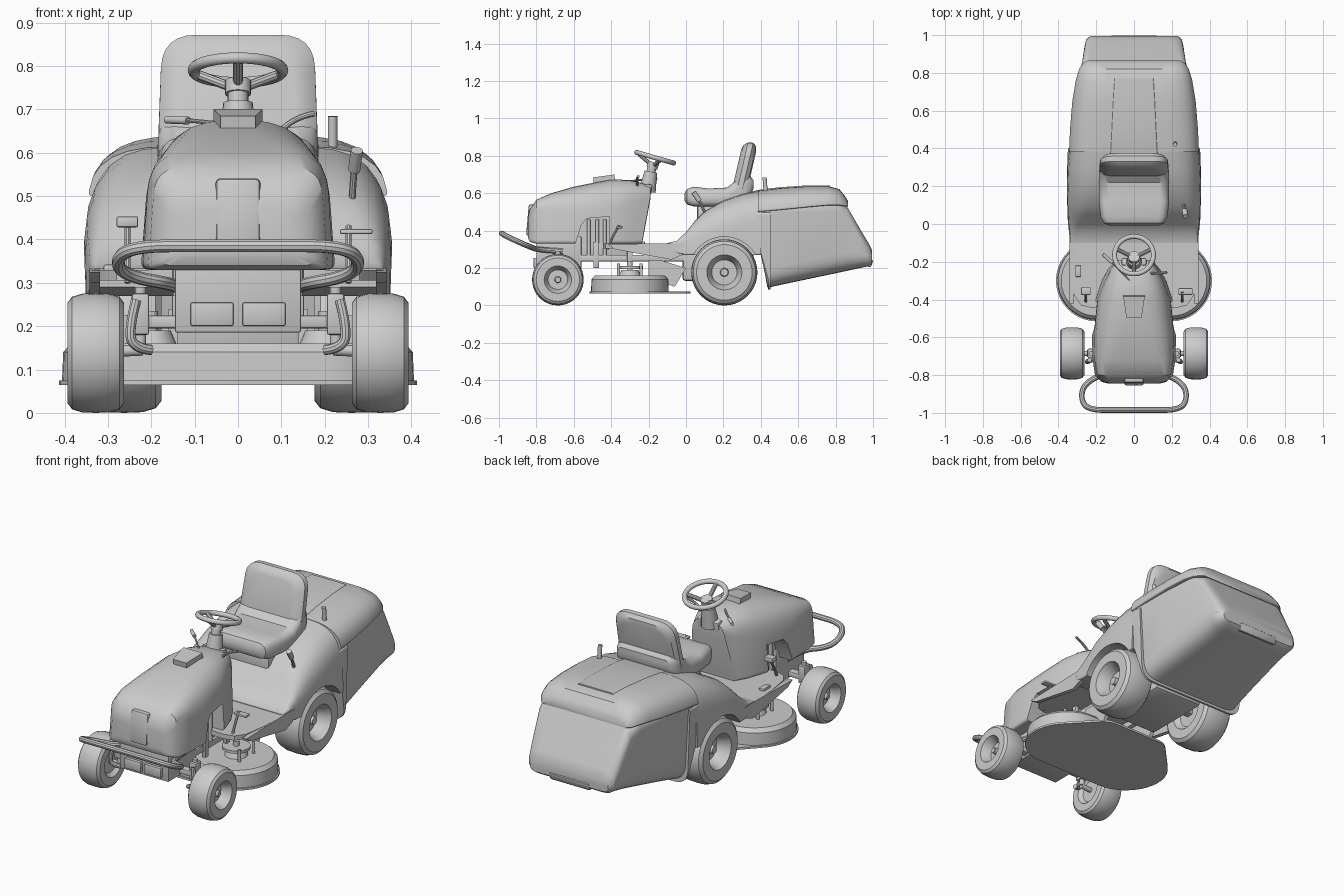
import bpy, bmesh, math
from math import sin, cos, pi, radians
from mathutils import Vector, Matrix

if "Cube" in bpy.data.objects:
    bpy.data.objects.remove(bpy.data.objects["Cube"])


def finish(bm, name):
    bmesh.ops.recalc_face_normals(bm, faces=bm.faces[:])
    me = bpy.data.meshes.new(name)
    bm.to_mesh(me)
    bm.free()
    ob = bpy.data.objects.new(name, me)
    bpy.context.collection.objects.link(ob)
    return ob


def ring(y, wb, wt, zb, zt, rb, rt, n=7):
    """Rounded trapezoid in the xz plane: bottom/top half widths and corner radii."""
    h = zt - zb
    b, t = Vector((wb, zb)), Vector((wt, zt))
    up = (t - b).normalized()
    ft = min(rt, .88 * h)
    fb = min(rb, .95 * (h - ft))
    half = []
    for p0, c, p1 in ((b - Vector((rb, 0)), b, b + up * fb), (t - up * ft, t, t - Vector((rt, 0)))):
        for i in range(n):
            s = i / (n - 1)
            half.append(p0 * (1 - s) ** 2 + c * 2 * s * (1 - s) + p1 * s * s)
    return [Vector((p.x, y, p.y)) for p in half] + [Vector((-p.x, y, p.y)) for p in reversed(half)]


def loft(name, sections):
    bm = bmesh.new()
    rows = [[bm.verts.new(p) for p in ring(*s)] for s in sections]
    n = len(rows[0])
    for a, b in zip(rows, rows[1:]):
        for i in range(n):
            bm.faces.new((a[i], a[(i + 1) % n], b[(i + 1) % n], b[i]))
    bm.faces.new(rows[0])
    bm.faces.new(rows[-1])
    return finish(bm, name)


def box(name, x, y, z, bevel=.005, tilt=0):
    bm = bmesh.new()
    c = Vector((sum(x) / 2, sum(y) / 2, sum(z) / 2))
    m = Matrix.Translation(c) @ Matrix.Rotation(tilt, 4, 'X') @ Matrix.Diagonal((x[1] - x[0], y[1] - y[0], z[1] - z[0], 1))
    bmesh.ops.create_cube(bm, size=1, matrix=m)
    bmesh.ops.bevel(bm, geom=bm.edges[:], offset=bevel, segments=2, affect='EDGES', profile=.5)
    return finish(bm, name)


def rod(name, a, b, r, r2=None, seg=20):
    a, b = Vector(a), Vector(b)
    bm = bmesh.new()
    m = Matrix.Translation((a + b) / 2) @ (b - a).to_track_quat('Z', 'Y').to_matrix().to_4x4()
    bmesh.ops.create_cone(bm, cap_ends=True, segments=seg, radius1=r, radius2=r if r2 is None else r2,
                          depth=(b - a).length, matrix=m)
    return finish(bm, name)


def tube(name, pts, r):
    cu = bpy.data.curves.new(name, 'CURVE')
    cu.dimensions, cu.bevel_depth, cu.bevel_resolution, cu.use_fill_caps = '3D', r, 3, True
    sp = cu.splines.new('NURBS')
    sp.points.add(len(pts) - 1)
    for p, q in zip(sp.points, pts):
        p.co = (*q, 1)
    sp.order_u, sp.use_endpoint_u, sp.resolution_u = min(3, len(pts)), True, 6
    ob = bpy.data.objects.new(name, cu)
    bpy.context.collection.objects.link(ob)
    bpy.ops.object.select_all(action='DESELECT')
    ob.select_set(True)
    bpy.context.view_layer.objects.active = ob
    bpy.ops.object.convert(target='MESH')


def prism(name, pts, lo, hi, axis='z'):
    """Extrude a flat outline: (x, y) along z, or (y, z) along x."""
    bm = bmesh.new()
    f = bm.faces.new([bm.verts.new((p[0], p[1], lo) if axis == 'z' else (lo, *p)) for p in pts])
    ext = bmesh.ops.extrude_face_region(bm, geom=[f])
    d = (0, 0, hi - lo) if axis == 'z' else (hi - lo, 0, 0)
    bmesh.ops.translate(bm, vec=d, verts=[v for v in ext['geom'] if isinstance(v, bmesh.types.BMVert)])
    return finish(bm, name)


def hull(name, rings):
    """Convex hull of (x, y, z, radius) circles."""
    bm = bmesh.new()
    for x, y, z, r in rings:
        for i in range(40):
            bm.verts.new((x + r * cos(pi * i / 20), y + r * sin(pi * i / 20), z))
    out = bmesh.ops.convex_hull(bm, input=bm.verts[:])
    junk = {g for g in out['geom_interior'] + out['geom_unused'] if isinstance(g, bmesh.types.BMVert)}
    bmesh.ops.delete(bm, geom=list(junk), context='VERTS')
    return finish(bm, name)


def cut(ob, cutter):
    m = ob.modifiers.new('cut', 'BOOLEAN')
    m.operation, m.object, m.solver = 'DIFFERENCE', cutter, 'EXACT'
    bpy.context.view_layer.objects.active = ob
    bpy.ops.object.modifier_apply(modifier=m.name)
    bpy.data.objects.remove(cutter)


def wheel(name, s, x, y, R, w):
    """Turned tyre and dished rim; s is the side."""
    prof = [(-.35, 0), (-.35, .42), (-.42, .5), (-.5, .55), (-.5, .84), (-.42, .94), (-.25, .99), (0, 1),
            (.25, .99), (.42, .94), (.5, .84), (.5, .53), (.42, .5), (.36, .46), (.1, .38), (.1, .13), (.3, .11), (.3, 0)]
    bm = bmesh.new()
    vs = [bm.verts.new((s * (x + a * w), y, R + r * R)) for a, r in prof]
    es = [bm.edges.new(e) for e in zip(vs, vs[1:])]
    bmesh.ops.spin(bm, geom=vs + es, cent=(0, y, R), axis=(1, 0, 0), angle=2 * pi, steps=40, use_merge=True)
    bmesh.ops.remove_doubles(bm, verts=bm.verts[:], dist=1e-5)
    return finish(bm, name)


# Hood with engine openings in both sides
hood = loft('hood', [(-.845, .14, .12, .36, .47, .02, .03), (-.835, .175, .16, .34, .515, .02, .05),
                     (-.80, .208, .19, .33, .565, .02, .06), (-.72, .22, .203, .33, .60, .02, .09),
                     (-.6, .224, .202, .33, .635, .02, .14), (-.4, .205, .18, .33, .675, .02, .16),
                     (-.3, .172, .145, .33, .67, .02, .12), (-.235, .135, .115, .33, .655, .02, .09),
                     (-.19, .10, .08, .57, .635, .02, .04)])
for s in (-1, 1):
    c = prism('cutter', [(-.6, .3), (-.56, .43), (-.53, .465), (-.41, .475), (-.41, .3)], s * .13, s * .3, 'x')
    cut(hood, c)
vent = prism('hood_vent', [(-.04, -.5), (.04, -.5), (.057, -.385), (-.057, -.385)], -.02, .014)
vent.data.transform(Matrix.Translation((0, 0, .74)) @ Matrix.Rotation(radians(8), 4, 'X'))
box('hood_grille', (-.052, .052), (-.848, -.80), (.37, .54), .012, radians(-5))

# Frame and engine
box('front_frame_box', (-.145, .145), (-.80, -.56), (.185, .37))
for s in (-1, 1):
    box('front_weight', (s * .06 - .05, s * .06 + .05), (-.815, -.79), (.2, .255))
    box('frame_rail', (s * .13 - .015, s * .13 + .015), (-.72, .1), (.235, .27))
    for y in (-.48, -.3):
        box('rail_bracket', (s * .14 - .012, s * .14 + .012), (y - .015, y + .015), (.2, .34))
    for y in (-.52, -.475, -.435):
        rod('engine_stud', (s * .14, y, .27), (s * .14, y, .46), .01)
box('engine_block', (-.13, .13), (-.56, -.3), (.26, .36))
box('gearbox', (-.15, .15), (-.02, .36), (.13, .36), .02)
box('rear_axle', (-.24, .24), (.185, .225), (.16, .2))

# Footwell and side skirts
side = [(.15, -.44), (.22, -.445), (.28, -.43), (.315, -.38), (.335, -.25), (.345, 0), (.345, .06)]
prism('floor', side + [(-x, y) for x, y in reversed(side)], .305, .33)
for s in (-1, 1):
    prism('side_skirt', [(-.42, .325), (-.38, .30), (-.08, .245), (-.02, .27), (0, .335), (-.06, .332)],
          s * .318, s * .342, 'x')
    prism('deck_hanger', [(-.2, .24), (-.13, .24), (0, .2), (-.06, .1), (-.2, .15)], s * .14, s * .16, 'x')
    tube('pedal_stem', [(s * .255, -.42, .30), (s * .255, -.39, .38), (s * .255, -.355, .43)], .007)
box('left_pedal', (-.28, -.23), (-.375, -.335), (.428, .453), .004)
box('right_pedal', (.235, .31), (-.375, -.34), (.412, .424), .004)
box('left_foot_pad', (-.31, -.28), (-.28, -.22), (.325, .342), .004)

# Rear fenders with wheel arches
fender = loft('rear_fender', [(-.1, .342, .338, .29, .333, .01, .01), (-.05, .344, .338, .28, .345, .01, .02),
                              (0, .35, .34, .27, .392, .01, .05),
                              (.05, .353, .343, .27, .455, .01, .1), (.1, .356, .347, .27, .505, .01, .13),
                              (.2, .358, .35, .27, .56, .01, .16), (.3, .356, .346, .27, .595, .01, .17),
                              (.4, .35, .335, .27, .615, .01, .17)])
for s in (-1, 1):
    cut(fender, rod('cutter', (s * .165, .205, .175), (s * .5, .205, .175), .192, seg=48))

# Grass box: lid and tapered bin
loft('rear_lid', [(.385, .345, .33, .5, .614, .01, .17), (.5, .34, .324, .51, .628, .01, .17),
                  (.65, .328, .31, .525, .638, .01, .17), (.76, .31, .292, .535, .638, .01, .15),
                  (.82, .292, .275, .535, .622, .01, .13), (.85, .272, .255, .53, .585, .01, .1),
                  (.865, .25, .24, .53, .56, .01, .08)])
loft('lid_panel', [(.22, .135, .13, .53, .571, .005, .01), (.3, .131, .127, .55, .599, .005, .01),
                   (.4, .127, .123, .58, .62, .005, .01), (.5, .122, .118, .6, .632, .005, .01),
                   (.65, .115, .111, .6, .642, .005, .01), (.77, .108, .104, .6, .642, .005, .01)])
loft('grass_box', [(.375, .335, .335, .44, .52, .03, .03), (.435, .31, .335, .095, .525, .09, .03),
                   (.6, .295, .318, .13, .54, .1, .04), (.8, .275, .292, .172, .55, .1, .05),
                   (.86, .27, .275, .185, .53, .1, .06), (.93, .265, .262, .2, .41, .09, .06),
                   (.975, .258, .25, .21, .335, .07, .06), (.995, .235, .23, .225, .295, .04, .04)])
box('grass_box_handle', (-.12, .12), (.955, .996), (.208, .25), .008, radians(-20))
loft('grass_box_frame', [(.365, .34, .338, .45, .5, .02, .02), (.4, .34, .342, .27, .5, .02, .02),
                         (.44, .325, .34, .085, .5, .08, .02), (.452, .325, .34, .085, .5, .08, .02)])

# Seat
box('seat_base', (-.14, .14), (.06, .3), (.42, .545), .015)
loft('seat_cushion', [(-.008, .13, .13, .56, .60, .03, .02), (.005, .16, .16, .54, .622, .04, .04),
                      (.04, .178, .178, .53, .635, .04, .05), (.12, .186, .186, .53, .625, .04, .05),
                      (.22, .186, .186, .53, .63, .04, .05), (.27, .185, .185, .535, .67, .04, .05),
                      (.31, .182, .182, .55, .70, .04, .05), (.345, .17, .17, .59, .69, .04, .04),
                      (.36, .15, .15, .62, .67, .03, .02)])
back = loft('seat_back', [(-.042, .14, .12, .05, .25, .07, .07), (-.036, .165, .15, .02, .275, .07, .08),
                          (-.015, .185, .175, 0, .296, .06, .08), (.012, .186, .175, 0, .3, .06, .08),
                          (.032, .17, .158, .02, .285, .07, .08), (.038, .14, .13, .05, .26, .07, .07)])
back.data.transform(Matrix.Translation((0, .28, .58)) @ Matrix.Rotation(radians(-13), 4, 'X'))

# Steering wheel, column and dash
rim_c, hub_c, tilt = Vector((0, -.165, .79)), Vector((0, -.178, .745)), Matrix.Rotation(radians(-16), 4, 'X')
bpy.ops.mesh.primitive_torus_add(major_radius=.103, minor_radius=.013, major_segments=40, minor_segments=12)
sw = bpy.context.object
sw.name = 'steering_wheel'
sw.data.transform(tilt)
sw.location = rim_c
for a in (20, -90, 160):
    tube('steering_spoke', [hub_c, rim_c + tilt @ Vector((.1 * cos(radians(a)), .1 * sin(radians(a)), 0))], .011)
rod('steering_hub', (0, -.183, .735), (0, -.172, .765), .03)
rod('steering_column', (0, -.21, .60), (0, -.182, .74), .024)
rod('column_boot', (0, -.207, .61), (0, -.188, .715), .045, .034)
box('dash_panel', (-.065, .065), (-.235, -.195), (.49, .65), .008, radians(-12))
tube('throttle_lever', [(-.02, -.3, .665), (-.09, -.23, .672), (-.12, -.2, .675)], .005)
rod('throttle_grip', (-.115, -.205, .674), (-.165, -.16, .676), .009)
tube('choke_lever', [(.09, -.26, .64), (.12, -.265, .68), (.175, -.255, .69)], .007)

# Side levers
rod('bin_lever', (.218, .43, .56), (.218, .42, .684), .011)
tube('lift_lever', [(.262, .11, .47), (.265, .085, .54), (.27, .06, .575)], .008)
rod('lift_lever_grip', (.268, .072, .56), (.274, .04, .605), .014)

# Front bumper
half = [(.14, -.66, .29), (.15, -.79, .297), (.24, -.83, .312), (.28, -.885, .335), (.27, -.96, .37),
        (.21, -.985, .385), (.1, -.985, .385)]
tube('front_bumper', half + [(-x, y, z) for x, y, z in reversed(half)], .015)

# Cutting deck
hull('deck_plate', [(s * .198, -.3, z, .215) for s in (-1, 1) for z in (.064, .075)] +
     [(s * .14, -.08, z, .105) for s in (-1, 1) for z in (.064, .075)])
hull('deck_shell', [(s * .198, -.3, z, r) for s in (-1, 1) for z, r in ((.07, .208), (.14, .205), (.16, .187))])
for s in (-1, 1):
    rod('spindle_housing', (s * .2, -.3, .155), (s * .2, -.3, .19), .06, .045)
    rod('spindle_pulley', (s * .2, -.3, .195), (s * .2, -.3, .21), .07)
    rod('spindle_shaft', (s * .2, -.3, .19), (s * .2, -.3, .235), .015)
    for dy in (-.06, .06):
        rod('deck_post', (s * .26, -.3 + dy, .155), (s * .26, -.3 + dy, .225), .008)

# Wheels and front steering gear
box('front_axle', (-.25, .25), (-.705, -.665), (.195, .225))
for s in (-1, 1):
    wheel('front_wheel', s, .328, -.685, .138, .13)
    wheel('rear_wheel', s, .262, .205, .177, .172)
    box('kingpin_bracket', (s * .225 - .02, s * .225 + .02), (-.71, -.66), (.18, .275))
    rod('kingpin', (s * .225, -.685, .15), (s * .225, -.685, .29), .013)
    rod('front_stub_axle', (s * .22, -.685, .145), (s * .37, -.685, .138), .013)
    tube('steering_arm', [(s * .235, -.72, .26), (s * .25, -.73, .2), (s * .245, -.73, .15), (s * .2, -.71, .145)], .012)

# Smooth shading with crisp edges
bpy.ops.object.select_all(action='DESELECT')
for ob in bpy.context.scene.objects:
    ob.select_set(ob.type == 'MESH')
    bpy.context.view_layer.objects.active = ob
bpy.ops.object.shade_smooth_by_angle(angle=radians(35))
